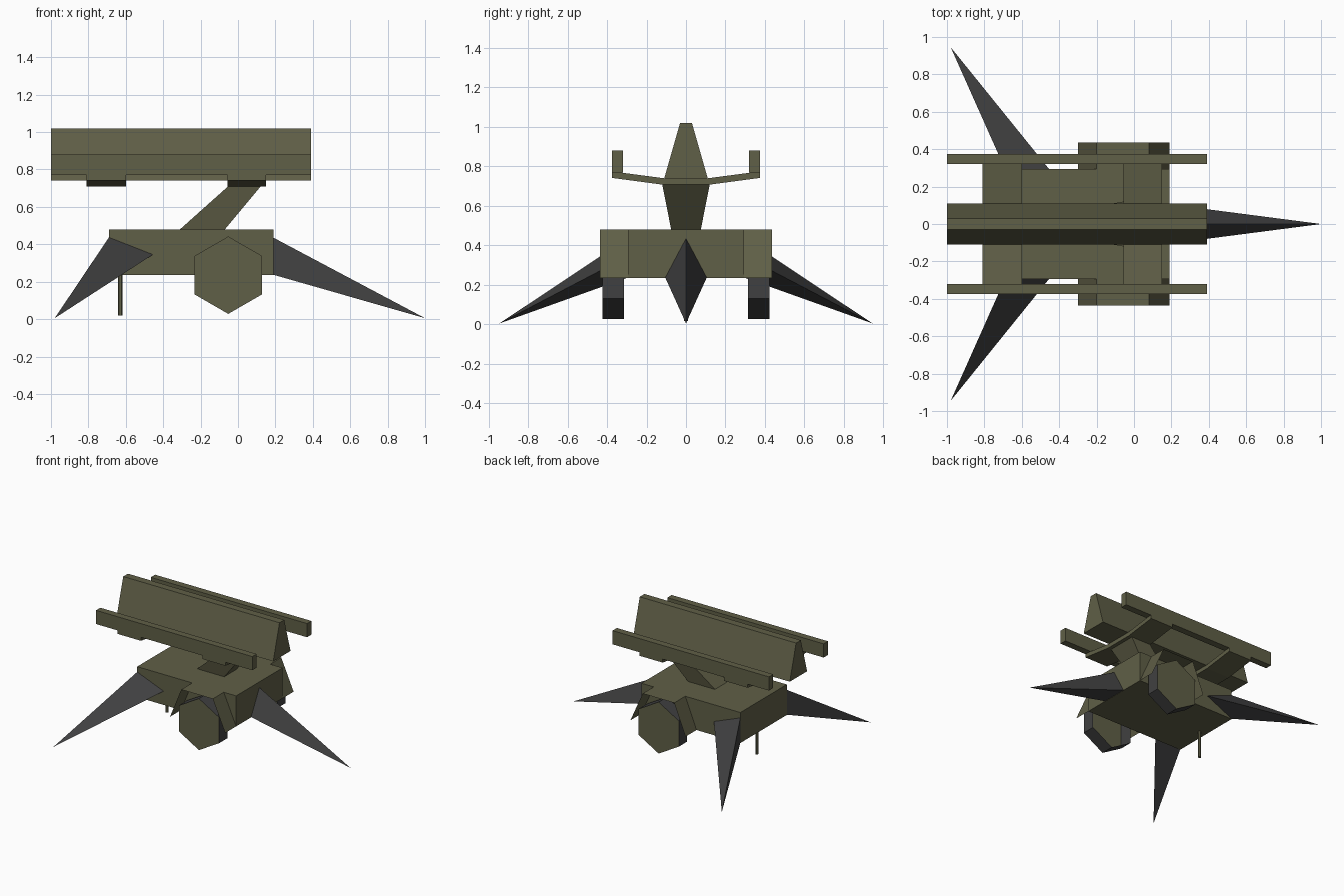
import bpy, bmesh, math
from mathutils import Vector

if "Cube" in bpy.data.objects:
    bpy.data.objects.remove(bpy.data.objects["Cube"])


def material(name, rgb):
    m = bpy.data.materials.new(name)
    m.diffuse_color = (*rgb, 1)
    m.use_nodes = True
    m.node_tree.nodes["Principled BSDF"].inputs["Base Color"].default_value = m.diffuse_color
    return m


OLIVE = material("olive_paint", (0.117, 0.115, 0.063))
GREY = material("dark_grey", (0.051, 0.051, 0.052))


def finish(name, bm, mats, mirror=False):
    bmesh.ops.recalc_face_normals(bm, faces=bm.faces[:])
    mesh = bpy.data.meshes.new(name)
    bm.to_mesh(mesh)
    bm.free()
    for m in mats:
        mesh.materials.append(m)
    ob = bpy.data.objects.new(name, mesh)
    bpy.context.collection.objects.link(ob)
    if mirror:
        mod = ob.modifiers.new("mirror_y", 'MIRROR')
        mod.use_axis = (False, True, False)
        mod.use_mirror_merge = False
    return ob


def loft(name, ring_a, ring_b, mats=(OLIVE,), mirror=False, caps=(True, True)):
    """Join two matching rings of points; optionally cap either end."""
    bm = bmesh.new()
    a = [bm.verts.new(p) for p in ring_a]
    b = [bm.verts.new(p) for p in ring_b]
    n = len(a)
    for i in range(n):
        j = (i + 1) % n
        bm.faces.new((a[i], a[j], b[j], b[i]))
    if caps[0]:
        bm.faces.new(a)
    if caps[1]:
        bm.faces.new(b)
    return finish(name, bm, mats, mirror)


def along_x(name, profile, x0, x1, **kw):
    """Extrude a (y, z) profile between two x positions."""
    return loft(name, [(x0, y, z) for y, z in profile],
                [(x1, y, z) for y, z in profile], **kw)


def spike(name, base, tip, mirror=False):
    """Three-sided spike from a base triangle to a tip."""
    bm = bmesh.new()
    v = [bm.verts.new(p) for p in base]
    t = bm.verts.new(tip)
    bm.faces.new(v)
    for i in range(3):
        bm.faces.new((v[i], v[(i + 1) % 3], t))
    return finish(name, bm, (GREY,), mirror)


def rect(y0, y1, z0, z1):
    return [(y0, z0), (y1, z0), (y1, z1), (y0, z1)]


# Body box
along_x("body", rect(-0.295, 0.295, 0.235, 0.48), -0.69, 0.19)

# Slanted neck carrying the launcher
loft("neck",
     [(-0.31, -0.075, 0.48), (-0.07, -0.075, 0.48), (-0.07, 0.075, 0.48), (-0.31, 0.075, 0.48)],
     [(-0.055, -0.12, 0.708), (0.12, -0.12, 0.708), (0.12, 0.12, 0.708), (-0.055, 0.12, 0.708)])

# Central tapered beam and the two side rails
along_x("central_beam", [(-0.11, 0.74), (0.11, 0.74), (0.03, 1.02), (-0.03, 1.02)], -1.0, 0.39)
along_x("side_rail", rect(0.32, 0.375, 0.77, 0.88), -1.0, 0.39, mirror=True)

# Bent cross bars below the rails
bar = [(-0.375, 0.742), (-0.12, 0.708), (0.12, 0.708), (0.375, 0.742),
       (0.375, 0.775), (0.11, 0.74), (-0.11, 0.74), (-0.375, 0.775)]
for name, x0, x1 in (("rear_cross_bar", -0.81, -0.60), ("front_cross_bar", -0.055, 0.15)):
    along_x(name, bar, x0, x1)

# Hexagonal wheels: olive outer disc, grey rim, open on the inside
hexagon = [(-0.052 + 0.207 * math.sin(k * math.pi / 3),
            0.235 + 0.207 * math.cos(k * math.pi / 3)) for k in range(6)]
wheel = loft("wheel", [(x, 0.315, z) for x, z in hexagon], [(x, 0.422, z) for x, z in hexagon],
             mats=(GREY, OLIVE), mirror=True, caps=(False, True))
for p in wheel.data.polygons:
    p.material_index = 1 if abs(p.normal.y) > 0.9 else 0

# Thin sheet fenders arching over the wheels
bm = bmesh.new()
arch = [(-0.30, 0.235), (-0.20, 0.48), (0.08, 0.48), (0.19, 0.235)]
inner = [bm.verts.new((x, 0.295, z)) for x, z in arch]
outer = [bm.verts.new((x, 0.435, z)) for x, z in arch]
for i in range(3):
    bm.faces.new((inner[i], inner[i + 1], outer[i + 1], outer[i]))
finish("fender", bm, (OLIVE,), mirror=True)

# Spike legs: one at the front end, a mirrored pair at the rear corners
spike("front_leg", [(0.19, -0.105, 0.237), (0.19, 0.105, 0.237), (0.19, 0, 0.435)], (1.0, 0, 0.005))
spike("rear_leg", [(-0.69, 0.295, 0.437), (-0.69, 0.295, 0.237), (-0.455, 0.295, 0.345)],
      (-0.98, 0.945, 0.005), mirror=True)

# Thin support rod under the rear
rod = [(-0.63 + 0.012 * math.cos(k * math.pi / 3), 0.012 * math.sin(k * math.pi / 3)) for k in range(6)]
loft("support_rod", [(x, y, 0.018) for x, y in rod], [(x, y, 0.24) for x, y in rod])
